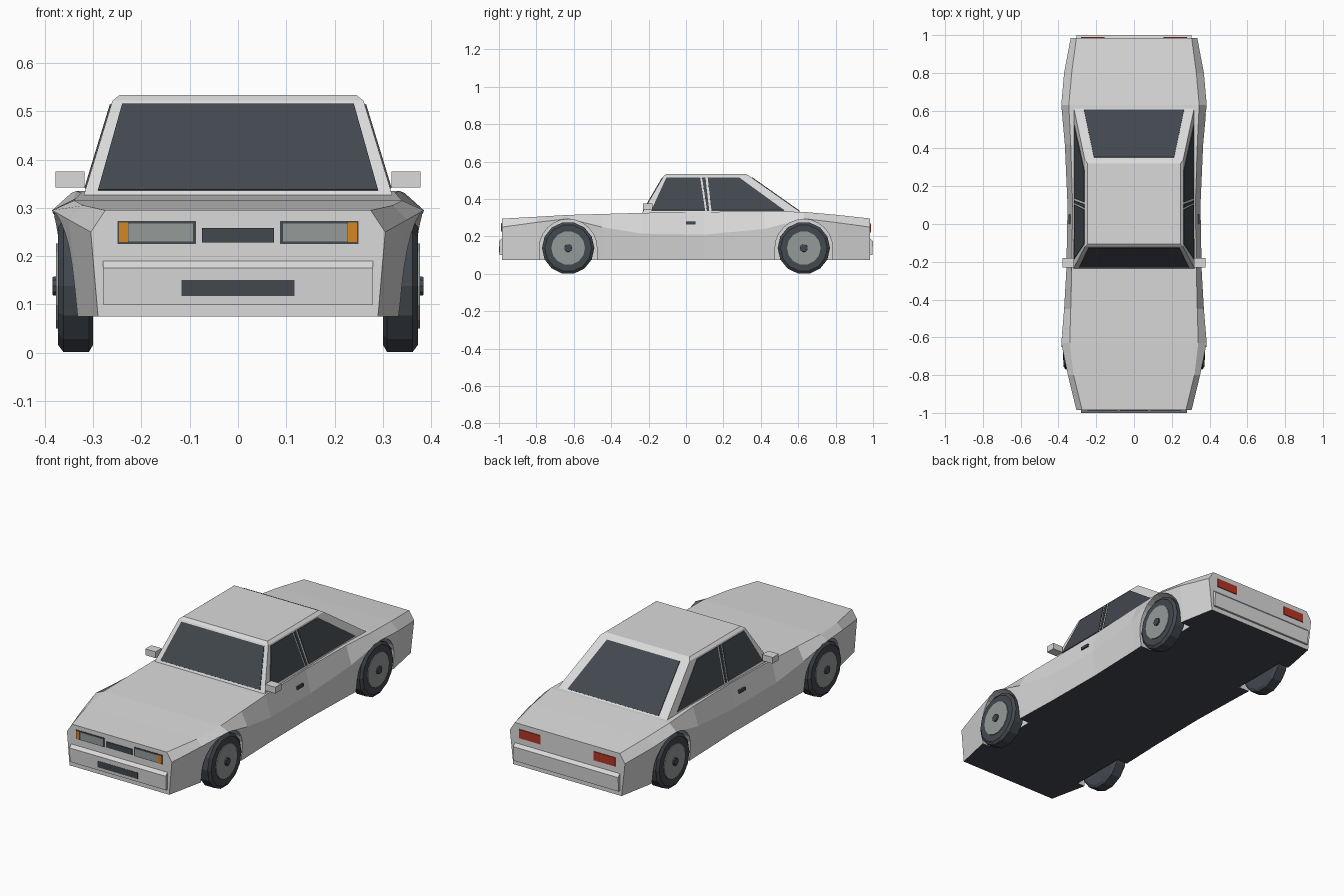
import bpy, bmesh, math
from mathutils import Vector

cube = bpy.data.objects.get("Cube")
if cube:
    bpy.data.objects.remove(cube, do_unlink=True)


def material(name, r, g, b):
    m = bpy.data.materials.new(name)
    m.use_nodes = True
    m.diffuse_color = (r, g, b, 1)
    m.node_tree.nodes["Principled BSDF"].inputs["Base Color"].default_value = (r, g, b, 1)
    return m


PAINT = material("silver_white_paint", 0.7, 0.7, 0.7)
DARK = material("dark_slate", 0.055, 0.065, 0.078)
GREY = material("wheel_grey", 0.3, 0.33, 0.32)
ORANGE = material("indicator_orange", 0.68, 0.24, 0.015)
RED = material("tail_red", 0.45, 0.035, 0.02)


def finish(name, bm, *mats):
    bmesh.ops.recalc_face_normals(bm, faces=bm.faces[:])
    me = bpy.data.meshes.new(name)
    bm.to_mesh(me)
    bm.free()
    for m in mats:
        me.materials.append(m)
    ob = bpy.data.objects.new(name, me)
    bpy.context.collection.objects.link(ob)
    return ob


def loft(name, rings, *mats):
    """Closed skin through rings of equal point count."""
    bm = bmesh.new()
    vs = [[bm.verts.new(p) for p in ring] for ring in rings]
    n = len(vs[0])
    for a, b in zip(vs, vs[1:]):
        for i in range(n):
            j = (i + 1) % n
            bm.faces.new((a[i], a[j], b[j], b[i]))
    bm.faces.new(vs[0])
    bm.faces.new(vs[-1])
    return finish(name, bm, *mats)


def prism(name, pts, vec, mat):
    """Polygon swept along a vector."""
    pts = [Vector(p) for p in pts]
    return loft(name, [pts, [p + Vector(vec) for p in pts]], mat)


def panel(name, x0, x1, z0, z1, y, depth, mat):
    """Upright plate facing front or back."""
    return prism(name, [(x0, y, z0), (x1, y, z0), (x1, y, z1), (x0, y, z1)], (0, depth, 0), mat)


# Body shell: y, top half width, top z, shoulder half width, shoulder z, sill half width
STATIONS = [
    (-0.985, 0.275, 0.295, 0.305, 0.25, 0.29),
    (-0.80, 0.32, 0.305, 0.35, 0.275, 0.33),
    (-0.63, 0.34, 0.315, 0.385, 0.295, 0.355),
    (-0.45, 0.335, 0.32, 0.37, 0.25, 0.35),
    (-0.24, 0.33, 0.326, 0.358, 0.215, 0.343),
    (0.10, 0.325, 0.331, 0.352, 0.21, 0.34),
    (0.42, 0.335, 0.335, 0.366, 0.24, 0.35),
    (0.63, 0.345, 0.331, 0.385, 0.295, 0.36),
    (0.80, 0.33, 0.316, 0.37, 0.275, 0.35),
    (0.985, 0.305, 0.296, 0.335, 0.25, 0.315),
]
FLOOR = 0.075
rings = []
for y, tw, tz, sw, sz, bw in STATIONS:
    half = [(bw, FLOOR), (sw, sz), (tw, tz)]
    rings.append([(x, y, z) for x, z in half] + [(-x, y, z) for x, z in reversed(half)])
body = loft("body_shell", rings, PAINT, DARK)
for f in body.data.polygons:
    if f.normal.z < -0.9 and f.center.z < 0.08:
        f.material_index = 1

# Wheel arches cut out of the shell
AXLES, HUB_Z, ARCH = (-0.63, 0.63), 0.138, 0.154
bpy.context.view_layer.objects.active = body
for y in AXLES:
    for s in (1, -1):
        arc = [(s * 0.29, y + ARCH * math.cos(math.pi * i / 12), HUB_Z + ARCH * math.sin(math.pi * i / 12))
               for i in range(13)]
        arc += [(s * 0.29, y - ARCH, 0), (s * 0.29, y + ARCH, 0)]
        cutter = prism("arch_cutter", arc, (s * 0.2, 0, 0), PAINT)
        cutter.hide_render = True
        mod = body.modifiers.new("arch", "BOOLEAN")
        mod.operation, mod.solver, mod.object = "DIFFERENCE", "EXACT", cutter
        bpy.ops.object.modifier_apply(modifier=mod.name)
        bpy.data.objects.remove(cutter, do_unlink=True)

# Cabin with chamfered roof edge
LOW, HIGH = 0.325, 0.522


def ring(x, front, back, z):
    return [(x, front, z), (x, back, z), (-x, back, z), (-x, front, z)]


loft("cabin", [ring(0.32, -0.235, 0.62, LOW), ring(0.26, -0.12, 0.34, HIGH),
               ring(0.245, -0.105, 0.32, 0.534)], PAINT)


def along(a, b, z):
    return a + (b - a) * (z - LOW) / (HIGH - LOW)


# Windscreen and rear window
for name, y0, y1, w0, w1, out in (("windscreen", -0.235, -0.12, 0.29, 0.24, -1),
                                  ("rear_window", 0.62, 0.34, 0.265, 0.212, 1)):
    pts = [(x, along(y0, y1, z), z) for x, z in
           ((-w0, 0.336), (w0, 0.336), (w1, 0.514), (-w1, 0.514))]
    prism(name, pts, (0, out * 0.003, 0.002), DARK)

# Side windows: bottom front, bottom back, top back, top front (y)
SIDE_GLASS = {
    "front_side_window": (-0.185, 0.102, 0.076, -0.105),
    "pillar_strip": (0.112, 0.124, 0.104, 0.086),
    "rear_side_window": (0.136, 0.525, 0.285, 0.116),
}
for s, side in ((1, "left"), (-1, "right")):
    for name, ys in SIDE_GLASS.items():
        pts = [(s * along(0.32, 0.26, z), y, z) for y, z in zip(ys, (0.34, 0.34, 0.514, 0.514))]
        prism(f"{name}_{side}", pts, (s * 0.003, 0, 0.001), DARK)

    # Door handle and mirror
    prism(f"door_handle_{side}", [(s * 0.335, 0, 0.265), (s * 0.335, 0.05, 0.265),
                                  (s * 0.335, 0.05, 0.28), (s * 0.335, 0, 0.28)], (s * 0.013, 0, 0), DARK)
    a, b = sorted((s * 0.318, s * 0.378))
    panel(f"mirror_{side}", a, b, 0.342, 0.375, -0.23, 0.05, PAINT)

    # Headlight, indicator and tail light
    panel(f"headlight_frame_{side}", s * 0.087, s * 0.25, 0.225, 0.273, -0.983, -0.004, DARK)
    panel(f"headlight_{side}", s * 0.093, s * 0.227, 0.23, 0.268, -0.983, -0.007, GREY)
    panel(f"indicator_{side}", s * 0.228, s * 0.247, 0.229, 0.27, -0.983, -0.007, ORANGE)
    panel(f"tail_light_{side}", s * 0.155, s * 0.28, 0.222, 0.268, 0.983, 0.006, RED)

# Bumpers, grille and blank plate
for name, s, w in (("front_bumper", -1, 0.28), ("rear_bumper", 1, 0.305)):
    prof = [(-w, s * y, z) for y, z in ((0.98, 0.1), (0.996, 0.1), (1.0, 0.175), (0.98, 0.195))]
    prism(name, prof, (2 * w, 0, 0), PAINT)
panel("grille", -0.075, 0.075, 0.228, 0.258, -0.983, -0.006, DARK)
panel("front_plate", -0.117, 0.117, 0.117, 0.15, -0.995, -0.005, DARK)


def disc_stack(name, y, s, profile, sides, mat):
    """Solid of revolution about the axle, profile of (x, radius)."""
    rings = []
    for x, r in profile:
        angles = [2 * math.pi * (i + 0.5) / sides for i in range(sides)]
        rings.append([(s * x, y + r * math.sin(a), HUB_Z + r * math.cos(a)) for a in angles])
    loft(name, rings, mat)


# Wheels
for y, end in zip(AXLES, ("front", "rear")):
    for s, side in ((1, "left"), (-1, "right")):
        tag = f"{end}_{side}"
        disc_stack(f"tyre_{tag}", y, s, [(0.3, 0.125), (0.309, 0.14), (0.362, 0.14), (0.373, 0.125)], 14, DARK)
        disc_stack(f"wheel_disc_{tag}", y, s, [(0.36, 0.09), (0.377, 0.09)], 14, GREY)
        disc_stack(f"hub_cap_{tag}", y, s, [(0.37, 0.022), (0.384, 0.02)], 10, DARK)
